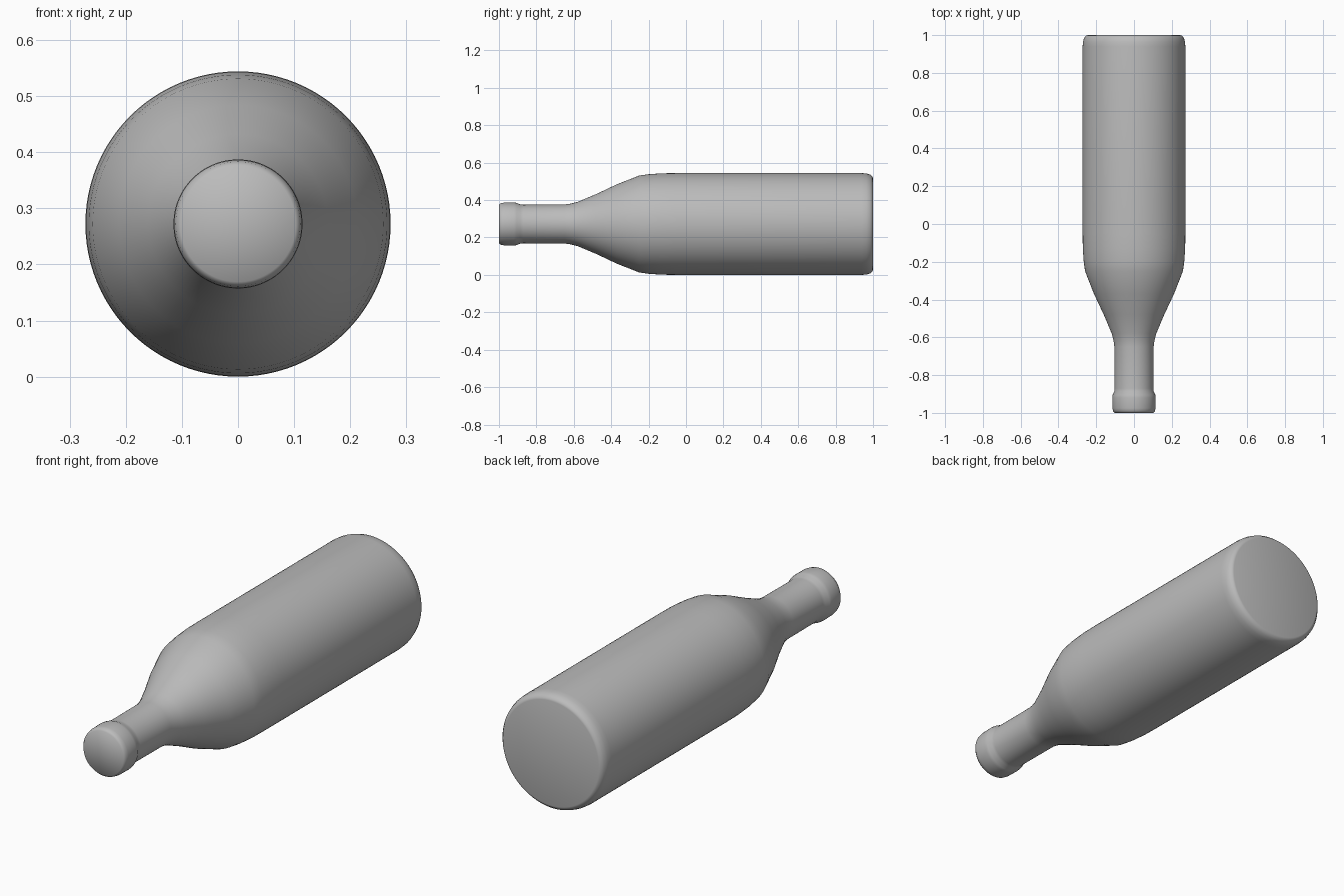
import bpy, bmesh, math

if "Cube" in bpy.data.objects:
    bpy.data.objects.remove(bpy.data.objects["Cube"])

R = 0.272        # body radius, also height of the axis
SIDES = 96

# (y, radius) from mouth to base
PROFILE = [
    (-1.0, 0.0), (-1.0, 0.103), (-0.99, 0.111), (-0.975, 0.114), (-0.92, 0.115),
    (-0.905, 0.113), (-0.885, 0.104), (-0.87, 0.103), (-0.65, 0.104), (-0.62, 0.108),
    (-0.58, 0.118), (-0.48, 0.160), (-0.37, 0.212), (-0.25, 0.259), (-0.20, 0.266),
    (-0.13, 0.271), (-0.05, R), (0.94, R), (0.965, 0.270), (0.985, 0.264),
    (0.997, 0.254), (1.0, 0.245), (1.0, 0.0),
]

glass = bpy.data.materials.new("grey")
glass.diffuse_color = (0.5, 0.5, 0.5, 1)
glass.use_nodes = True
glass.node_tree.nodes["Principled BSDF"].inputs["Base Color"].default_value = glass.diffuse_color

# Bottle: rings swept around the y axis, capped at both ends
bm = bmesh.new()
rings = []
for y, r in PROFILE:
    if r == 0:
        rings.append([bm.verts.new((0, y, R))] * SIDES)
    else:
        rings.append([bm.verts.new((r * math.cos(2 * math.pi * i / SIDES), y,
                                    R + r * math.sin(2 * math.pi * i / SIDES)))
                      for i in range(SIDES)])
for a, b in zip(rings, rings[1:]):
    for i in range(SIDES):
        j = (i + 1) % SIDES
        bm.faces.new(dict.fromkeys((a[i], a[j], b[j], b[i])))
bmesh.ops.recalc_face_normals(bm, faces=bm.faces)
for f in bm.faces:
    f.smooth = True

mesh = bpy.data.meshes.new("bottle")
bm.to_mesh(mesh)
bm.free()
mesh.materials.append(glass)
bottle = bpy.data.objects.new("bottle", mesh)
bpy.context.collection.objects.link(bottle)
